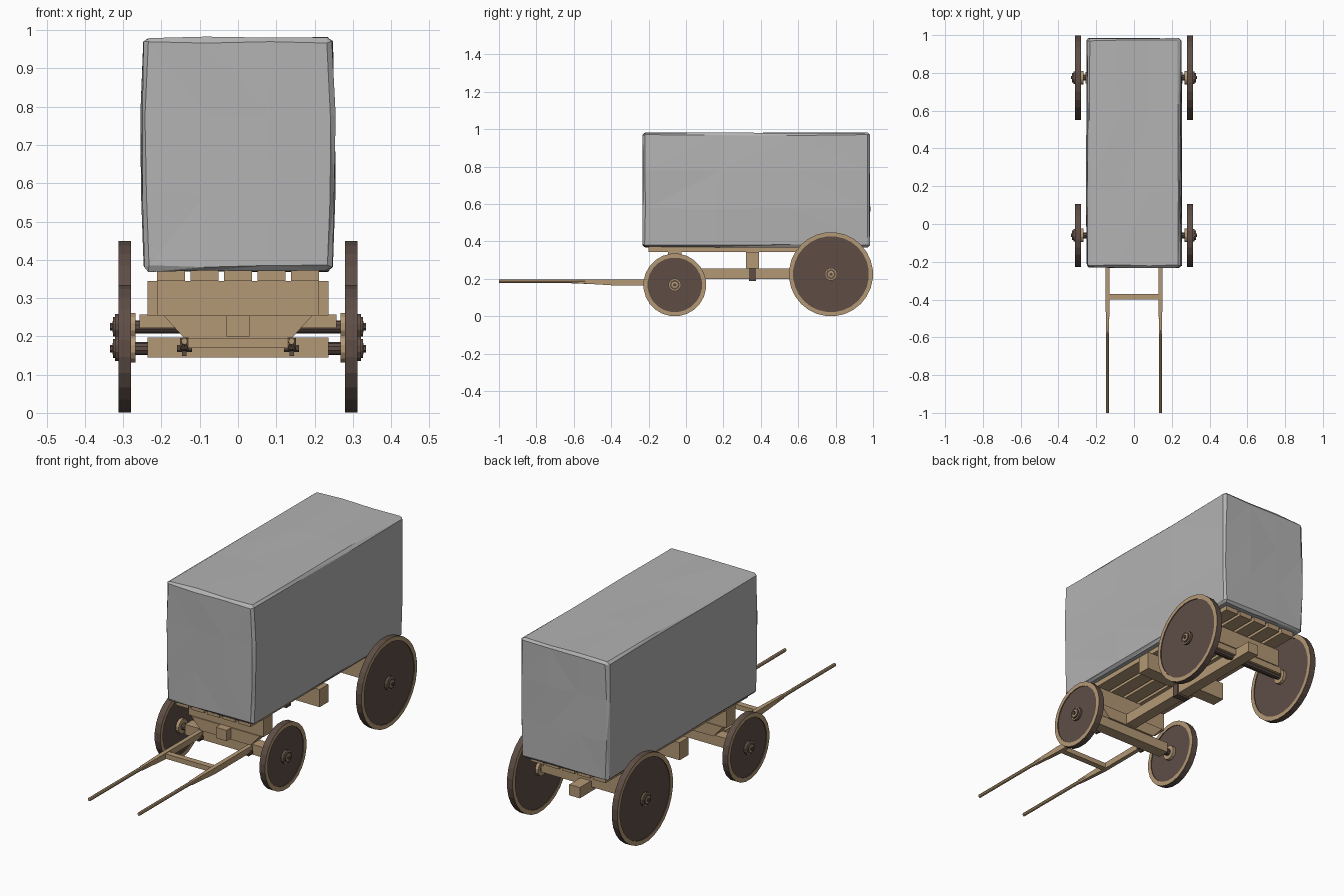
import bpy, bmesh, math, random
from mathutils import Vector, Matrix

if "Cube" in bpy.data.objects:
    bpy.data.objects.remove(bpy.data.objects["Cube"])

random.seed(4)


def material(name, rgb):
    m = bpy.data.materials.new(name)
    m.diffuse_color = (*rgb, 1)
    m.use_nodes = True
    m.node_tree.nodes["Principled BSDF"].inputs["Base Color"].default_value = m.diffuse_color
    return m


TAN = material("tan wood", (0.456, 0.314, 0.178))
BROWN = material("dark brown", (0.112, 0.075, 0.060))
GREY = material("grey canvas", (0.45, 0.45, 0.45))


def finish(name, bm, *mats):
    bmesh.ops.recalc_face_normals(bm, faces=bm.faces[:])
    me = bpy.data.meshes.new(name)
    bm.to_mesh(me)
    bm.free()
    for m in mats:
        me.materials.append(m)
    ob = bpy.data.objects.new(name, me)
    bpy.context.collection.objects.link(ob)
    return ob


def box(name, x, y, z, mat=TAN):
    bm = bmesh.new()
    bmesh.ops.create_cube(bm, size=1)
    for v in bm.verts:
        v.co = Vector([(r[0] + r[1]) / 2 + c * (r[1] - r[0]) for c, r in zip(v.co, (x, y, z))])
    return finish(name, bm, mat)


def loft(name, sections, sides, mats, face_mats=None, caps=True):
    """Join rings of points; face_mats gives a material index per band."""
    bm = bmesh.new()
    rings = [[bm.verts.new(p) for p in s] for s in sections]
    for k in range(len(rings) - 1):
        for i in range(sides):
            j = (i + 1) % sides
            f = bm.faces.new((rings[k][i], rings[k][j], rings[k + 1][j], rings[k + 1][i]))
            f.material_index = face_mats[k] if face_mats else 0
    if caps:
        for ring, idx in ((rings[0], 0), (rings[-1], -1)):
            f = bm.faces.new(ring)
            f.material_index = face_mats[idx] if face_mats else 0
    return finish(name, bm, *mats)


def lathe_x(name, y, z, profile, sides, mats, face_mats=None):
    """Turn (x, radius) points about an axle parallel to x."""
    rings = [[(px, y + r * math.cos(2 * math.pi * (i + .5) / sides),
               z + r * math.sin(2 * math.pi * (i + .5) / sides)) for i in range(sides)]
             for px, r in profile]
    return loft(name, rings, sides, mats, face_mats)


# covered load: bevelled block with slightly bulging, uneven faces
bm = bmesh.new()
bmesh.ops.create_cube(bm, size=2)
bmesh.ops.subdivide_edges(bm, edges=bm.edges[:], cuts=2, use_grid_fill=True)
for v in bm.verts:
    v.co = Vector((v.co.x * .245, .376 + v.co.y * .607, .676 + v.co.z * .305))
sharp = [e for e in bm.edges if e.calc_face_angle(0) > 1]
bmesh.ops.bevel(bm, geom=sharp, offset=.012, segments=1, affect='EDGES', profile=.5)
for v in bm.verts:
    bulge = 1 - abs((v.co.z - .676) / .305) ** 2
    v.co.x *= 1 + .035 * bulge
    v.co += Vector([random.uniform(-.003, .003) for _ in range(3)])
bmesh.ops.triangulate(bm, faces=bm.faces[:])
finish("cargo_cover", bm, GREY)

# bed planks and the cross bolsters below them
for i in range(5):
    c = (i - 2) * .0875
    box("bed_plank", (c - .036, c + .036), (-.2, .95), (.345, .376))
box("front_bolster", (-.212, .212), (-.095, -.025), (.255, .345))
box("middle_bolster", (-.237, .237), (.32, .39), (.255, .345))
box("rear_bolster", (-.237, .237), (.74, .81), (.255, .345))

# long pole between the axles with its strap
box("reach_pole", (-.03, .03), (-.135, .9), (.2, .255))
box("pole_strap", (-.037, .037), (.337, .373), (.19, .262), BROWN)

# tapered block above the front axle
trapezoid = [(-.195, .255), (-.14, .195), (.14, .195), (.195, .255)]
loft("turning_block", [[(x, y, z) for x, z in trapezoid] for y in (-.1, -.02)], 4, [TAN])

# axles
box("front_axle", (-.237, .237), (-.09, -.03), (.145, .197))
box("rear_axle", (-.257, .257), (.745, .805), (.222, .257))

# wheels: dark tread and disc, tan side ring, stepped hubs
for label, y, r, sides in (("front", -.06, .168, 24), ("rear", .775, .225, 28)):
    lathe_x(label + "_axle_rod", y, r, [(-.3, .017), (.3, .017)], 10, [BROWN])
    for s in (-1, 1):
        prof = [(.284, r - .022), (.280, r - .022), (.280, r), (.312, r),
                (.312, r - .022), (.308, r - .022)]
        lathe_x(label + "_wheel", y, r, [(s * x, q) for x, q in prof], sides,
                [BROWN, TAN], [0, 1, 0, 1, 0])
        lathe_x(label + "_inner_hub", y, r, [(s * .268, .037), (s * .285, .037)], 12, [TAN])
        prof = [(.305, .034), (.321, .034), (.321, .026), (.327, .026), (.327, .017), (.328, .010)]
        lathe_x(label + "_outer_hub", y, r, [(s * x, q) for x, q in prof], 12,
                [BROWN, TAN], [0, 1, 0, 0, 1])
        lathe_x(label + "_axle_pin", y, r, [(s * .32, .010), (s * .334, .010)], 6, [BROWN])

# pulling shafts: round rods growing into square beams
for s in (-1, 1):
    x0 = s * .14
    rod = [(-1, .008, .178, .196), (-.62, .008, .177, .196), (-.5, .009, .172, .196)]
    loft("shaft_rod", [[(x0 + w * math.cos(a * math.pi / 4), y,
                         (lo + hi) / 2 + (hi - lo) / 2 * math.sin(a * math.pi / 4))
                        for a in range(8)] for y, w, lo, hi in rod], 8, [TAN])
    beam = [(-.58, .007, .177, .195), (-.4, .011, .166, .197), (-.1, .011, .166, .197)]
    loft("shaft_beam", [[(x0 - w, y, lo), (x0 + w, y, lo), (x0 + w, y, hi), (x0 - w, y, hi)]
                        for y, w, lo, hi in beam], 4, [TAN])
    # iron hinge holding the shaft to the axle
    lathe_x("shaft_pin", -.115, .168, [(x0 - .02, .010), (x0 + .02, .010)], 8, [BROWN])
    box("shaft_hinge", (x0 - .006, x0 + .006), (-.122, -.085), (.148, .178), BROWN)
box("shaft_crossbar", (-.14, .14), (-.4, -.37), (.169, .194))
